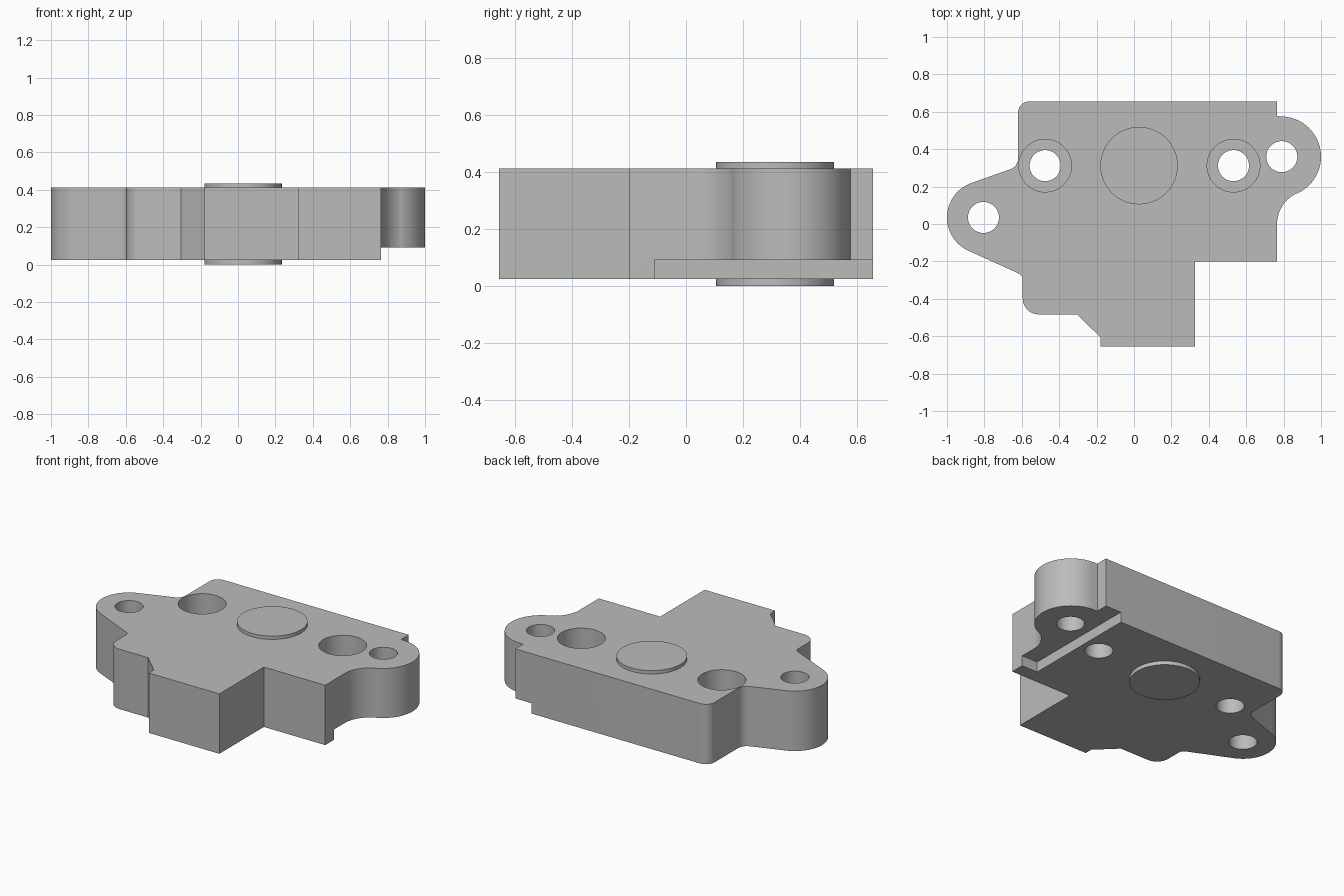
import bpy, bmesh, math

if "Cube" in bpy.data.objects:
    bpy.data.objects.remove(bpy.data.objects["Cube"])

grey = bpy.data.materials.new("plain grey")
grey.diffuse_color = (0.5, 0.5, 0.5, 1)
grey.use_nodes = True
grey.node_tree.nodes["Principled BSDF"].inputs["Base Color"].default_value = grey.diffuse_color


def arc(cx, cy, r, a0, a1, n=12):
    """Points along an arc, angles in degrees."""
    out = []
    for i in range(n + 1):
        a = math.radians(a0 + (a1 - a0) * i / n)
        out.append((cx + r * math.cos(a), cy + r * math.sin(a)))
    return out


def prism(name, pts, z0, z1):
    """Extrude a flat outline between two heights."""
    bm = bmesh.new()
    face = bm.faces.new([bm.verts.new((x, y, z0)) for x, y in pts])
    ext = bmesh.ops.extrude_face_region(bm, geom=[face])
    for v in ext["geom"]:
        if isinstance(v, bmesh.types.BMVert):
            v.co.z = z1
    bmesh.ops.recalc_face_normals(bm, faces=bm.faces)
    mesh = bpy.data.meshes.new(name)
    bm.to_mesh(mesh)
    bm.free()
    obj = bpy.data.objects.new(name, mesh)
    bpy.context.collection.objects.link(obj)
    mesh.materials.append(grey)
    return obj


def disc(name, x, y, r, z0, z1):
    return prism(name, arc(x, y, r, 0, 360 * 63 / 64, 63), z0, z1)


def smooth(obj):
    bpy.ops.object.select_all(action="DESELECT")
    obj.select_set(True)
    bpy.context.view_layer.objects.active = obj
    bpy.ops.object.shade_smooth_by_angle(angle=math.radians(25))


# Plate outline, clockwise from the back right corner
Z0, Z1, STEP = 0.025, 0.413, 0.092
outline = [(0.765, 0.655), (0.765, 0.577)]
outline += arc(0.785, 0.36, 0.215, 90, -65.3, 28)        # right ear
outline += arc(0.945, 0.0, 0.18, 114.7, 180)             # concave fillet
outline += [(0.765, -0.2), (0.325, -0.2), (0.325, -0.655),
            (-0.18, -0.655), (-0.18, -0.605), (-0.305, -0.483)]
outline += arc(-0.51, -0.398, 0.085, 270, 180)           # front left corner
outline += arc(-0.635, -0.3, 0.04, 0, 65, 6)
outline += arc(-0.805, 0.035, 0.195, 245, 110, 28)       # left ear
outline += arc(-0.68, 0.35, 0.06, -70, 0, 6)
outline += arc(-0.56, 0.595, 0.06, 180, 90, 8)           # back left corner
body = prism("mounting_plate", outline, Z0, Z1)

# Cutters: through holes, counterbores and the step under the right ear
cutters = []
for i, (x, y) in enumerate([(-0.475, 0.312), (0.532, 0.312), (-0.805, 0.035), (0.79, 0.36)]):
    cutters.append(disc(f"hole_cutter_{i}", x, y, 0.083, -0.2, 0.6))
for i, x in enumerate([-0.475, 0.532]):
    cutters.append(disc(f"counterbore_cutter_{i}", x, 0.312, 0.141, 0.2, 0.6))
cutters.append(prism("step_cutter", [(0.65, -0.11), (1.2, -0.11), (1.2, 0.9), (0.65, 0.9)], -0.2, STEP))

for c in cutters:
    mod = body.modifiers.new(c.name, "BOOLEAN")
    mod.operation = "DIFFERENCE"
    mod.solver = "EXACT"
    mod.object = c
    bpy.context.view_layer.objects.active = body
    bpy.ops.object.modifier_apply(modifier=mod.name)
for c in cutters:
    bpy.data.objects.remove(c)
smooth(body)

# Raised round boss on the top and the bottom
smooth(disc("top_boss", 0.027, 0.312, 0.207, Z1 - 0.01, 0.435))
smooth(disc("bottom_boss", 0.027, 0.312, 0.207, 0.0, Z0 + 0.01))
